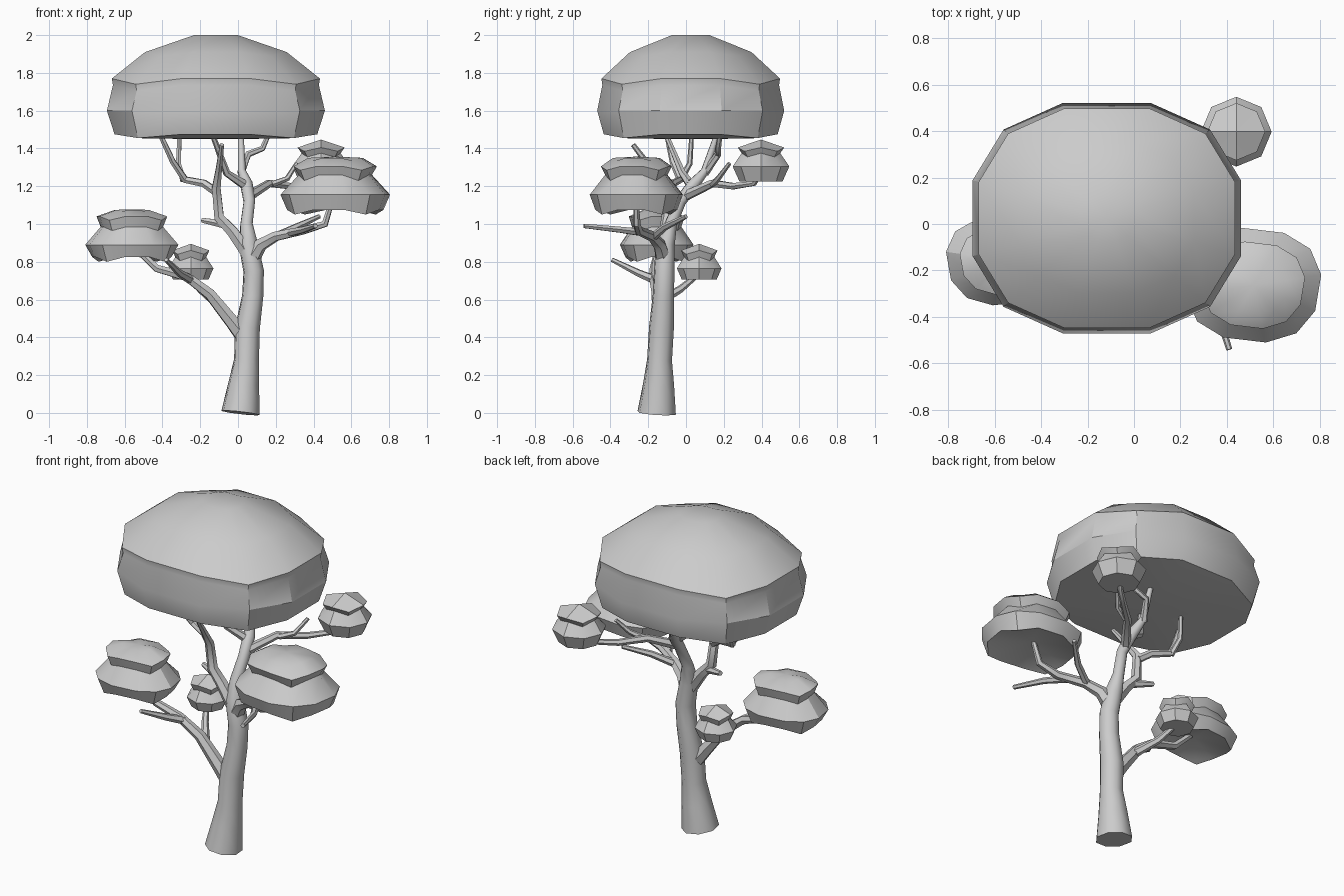
import bpy, bmesh
from math import radians, cos, sin, pi
from mathutils import Matrix, Vector

# Unit outlines: rounded square (12 sides) and octagon; flag marks sagging corners
Q = [(1, .33, 0), (.77, .77, 1), (.33, 1, 0)]
OUT12 = []
for k in range(4):
    c, s = [(1, 0), (0, 1), (-1, 0), (0, -1)][k]
    OUT12 += [(x * c - y * s, x * s + y * c, f) for x, y, f in Q]
OUT8 = [(cos(i * pi / 4), sin(i * pi / 4), i % 2) for i in range(8)]


def finish(ob, angle):
    bpy.ops.object.select_all(action='DESELECT')
    ob.select_set(True)
    bpy.context.view_layer.objects.active = ob
    bpy.ops.object.shade_smooth_by_angle(angle=radians(angle))


def foliage(name, centre, rx, ry, rings, bottom, top, outline, rot=0, angle=30):
    """Stack of outline rings (scale, z, corner sag), closed with a fan at each end."""
    bm = bmesh.new()
    turn = Matrix.Rotation(radians(rot), 2)
    loops = []
    for sc, z, sag in rings:
        loop = []
        for x, y, f in outline:
            p = turn @ Vector((x, y))
            loop.append(bm.verts.new((centre[0] + p.x * rx * sc,
                                      centre[1] + p.y * ry * sc, z - f * sag)))
        loops.append(loop)
    n = len(outline)
    for a, b in zip(loops, loops[1:]):
        for i in range(n):
            j = (i + 1) % n
            bm.faces.new((a[i], a[j], b[j], b[i]))
    for loop, z in ((loops[0], bottom), (loops[-1], top)):
        v = bm.verts.new((*centre, z))
        for i in range(n):
            bm.faces.new((loop[i], loop[(i + 1) % n], v))
    bmesh.ops.recalc_face_normals(bm, faces=bm.faces)
    me = bpy.data.meshes.new(name)
    bm.to_mesh(me)
    bm.free()
    ob = bpy.data.objects.new(name, me)
    bpy.context.collection.objects.link(ob)
    finish(ob, angle)


def limb(name, pts, res=1):
    """Tapered tube through (x, y, z, radius) points."""
    cu = bpy.data.curves.new(name, 'CURVE')
    cu.dimensions = '3D'
    cu.bevel_depth = 1
    cu.bevel_resolution = res
    cu.use_fill_caps = True
    sp = cu.splines.new('POLY')
    sp.points.add(len(pts) - 1)
    for p, (x, y, z, r) in zip(sp.points, pts):
        p.co = (x, y, z, 1)
        p.radius = r
    ob = bpy.data.objects.new(name, cu)
    bpy.context.collection.objects.link(ob)
    bpy.ops.object.select_all(action='DESELECT')
    ob.select_set(True)
    bpy.context.view_layer.objects.active = ob
    bpy.ops.object.convert(target='MESH')
    finish(bpy.context.view_layer.objects.active, 50)


# Main crown
foliage("main_crown", (-.117, .025), .577, .495,
        [(.6, 1.452, 0), (.93, 1.475, .02), (1, 1.6, 0), (.945, 1.735, .03),
         (.955, 1.77, .03), (.65, 1.91, .02), (.2, 2.0, 0)],
        1.45, 2.0, OUT12)

# Two middle-sized clusters, hollow underneath
foliage("right_cluster", (.515, -.263), .28, .238,
        [(.8, 1.08, .02), (.88, 1.075, .025), (1, 1.155, 0), (.67, 1.26, .03),
         (.76, 1.305, .02), (.5, 1.35, .015)], 1.12, 1.357, OUT12, -8)
foliage("left_cluster", (-.562, -.155), .238, .188,
        [(.75, .83, .02), (.85, .825, .025), (1, .89, 0), (.67, .985, .02),
         (.76, 1.04, .02), (.36, 1.075, .01)], .86, 1.077, OUT12, 8)

# Two small clusters
foliage("back_cluster", (.44, .397), .152, .15,
        [(.76, 1.225, 0), (1, 1.305, 0), (.68, 1.375, .02), (.82, 1.405, .02)],
        1.225, 1.447, OUT8)
foliage("inner_cluster", (-.25, .07), .12, .118,
        [(.78, .705, 0), (1, .765, 0), (.68, .825, .02), (.82, .86, .02)],
        .705, .895, OUT8)

# Trunk and main stem
limb("trunk", [(.013, -.155, 0, .105), (.03, -.145, .15, .085), (.045, -.14, .28, .068),
               (.05, -.13, .45, .068), (.078, -.12, .62, .058), (.083, -.115, .75, .056),
               (.055, -.11, .89, .052), (.045, -.08, 1.0, .034), (.06, -.03, 1.12, .032),
               (.045, .04, 1.21, .034), (.02, .1, 1.28, .022), (.015, .16, 1.46, .016)], 2)

# Low left branch and forks
limb("left_branch", [(.05, -.13, .38, .05), (-.03, -.14, .48, .04), (-.15, -.15, .63, .032),
                     (-.27, -.17, .72, .026), (-.43, -.17, .765, .022), (-.53, -.15, .86, .017)])
limb("left_fork_front", [(-.25, -.165, .705, .025), (-.31, -.25, .74, .02), (-.38, -.39, .81, .012)])
limb("left_fork_back", [(-.12, -.14, .59, .026), (-.2, -.03, .655, .02), (-.25, .06, .73, .014)])

# Right branch and forks
limb("right_branch", [(.065, -.115, .8, .045), (.12, -.14, .89, .036), (.2, -.18, .935, .028),
                      (.34, -.25, .965, .024), (.46, -.26, 1.0, .02), (.5, -.265, 1.13, .014)])
limb("right_fork_front", [(.28, -.23, .955, .022), (.35, -.35, .97, .018), (.41, -.54, .99, .013)])
limb("right_fork_back", [(.2, -.17, .935, .022), (.31, -.11, .985, .019), (.43, 0, 1.04, .012)])

# Upper left stem and forks
limb("upper_left_stem", [(.055, -.115, .84, .04), (-.03, -.11, .96, .034), (-.1, -.1, 1.035, .03),
                         (-.115, -.11, 1.19, .026), (-.1, -.19, 1.3, .018), (-.085, -.28, 1.42, .013)])
limb("upper_left_stub", [(-.08, -.1, 1.0, .024), (-.19, -.06, 1.02, .014)])
limb("upper_left_fork", [(-.115, -.1, 1.17, .024), (-.18, -.07, 1.215, .022), (-.28, -.03, 1.235, .02),
                         (-.345, -.07, 1.33, .017), (-.41, -.1, 1.47, .014)])
limb("upper_left_twig", [(-.29, -.03, 1.23, .018), (-.315, .02, 1.32, .015), (-.31, .03, 1.47, .012)])

# Top forks
limb("top_fork_left", [(.045, .03, 1.2, .026), (-.06, -.02, 1.27, .02), (-.13, -.1, 1.46, .014)])
limb("top_fork_right", [(.015, .1, 1.27, .022), (.055, .17, 1.37, .018), (.13, .17, 1.4, .016), (.16, .18, 1.47, .013)])
limb("back_branch", [(.06, 0, 1.15, .028), (.165, .14, 1.215, .022), (.28, .25, 1.2, .019),
                     (.4, .36, 1.215, .015), (.43, .39, 1.26, .012)])
limb("back_twig", [(.18, .14, 1.21, .018), (.26, .17, 1.24, .015), (.31, .23, 1.32, .011)])
